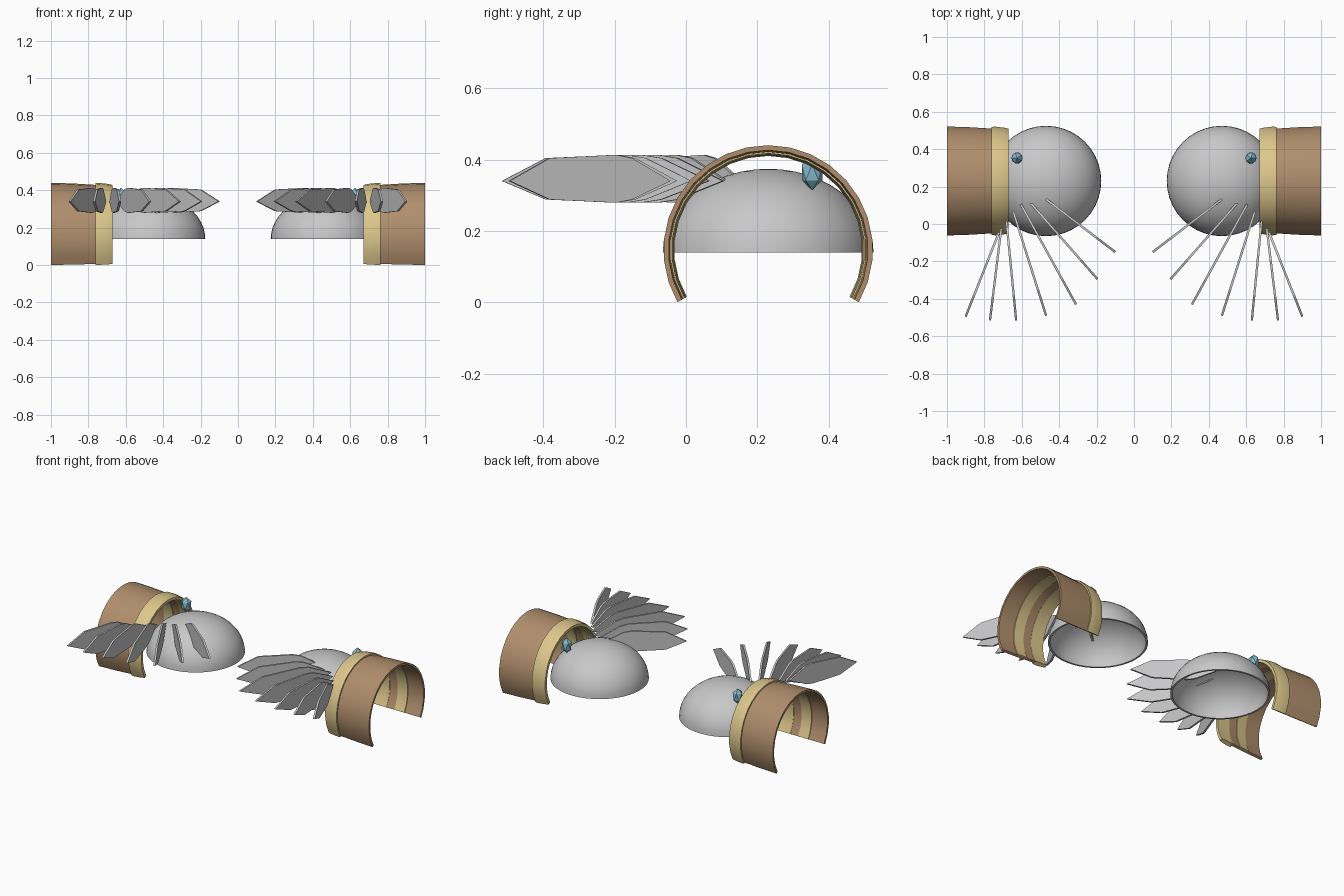
import bpy, bmesh, math
from mathutils import Matrix, Vector

if "Cube" in bpy.data.objects:
    bpy.data.objects.remove(bpy.data.objects["Cube"], do_unlink=True)


def material(name, color):
    m = bpy.data.materials.new(name)
    m.use_nodes = True
    m.diffuse_color = (*color, 1)
    m.node_tree.nodes["Principled BSDF"].inputs["Base Color"].default_value = (*color, 1)
    return m


SILVER = material("silver", (0.58, 0.58, 0.59))
LEATHER = material("brown leather", (0.43, 0.27, 0.15))
GOLD = material("pale gold", (0.72, 0.57, 0.26))
BLUE = material("gem blue", (0.24, 0.50, 0.62))


def finish(bm, name, mat, side, smooth=True):
    """Mirror to the chosen side and turn the mesh into an object."""
    if side < 0:
        bmesh.ops.scale(bm, vec=(-1, 1, 1), verts=bm.verts)
    bmesh.ops.recalc_face_normals(bm, faces=bm.faces)
    mesh = bpy.data.meshes.new(name)
    bm.to_mesh(mesh)
    bm.free()
    mesh.materials.append(mat)
    ob = bpy.data.objects.new(("left_" if side > 0 else "right_") + name, mesh)
    bpy.context.collection.objects.link(ob)
    if smooth:
        bpy.ops.object.select_all(action="DESELECT")
        ob.select_set(True)
        bpy.context.view_layer.objects.active = ob
        bpy.ops.object.shade_smooth_by_angle(angle=math.radians(35))
    return ob


def arc_band(name, profile, mat, side, segments=20):
    """Sweep a closed (x, radius) section through an arc open at the bottom."""
    bm = bmesh.new()
    rings = []
    for i in range(segments + 1):
        a = math.radians(-30 + 240 * i / segments)
        rings.append([bm.verts.new((x, 0.23 + r * math.cos(a), 0.147 + r * math.sin(a)))
                      for x, r in profile])
    n = len(profile)
    for a, b in zip(rings, rings[1:]):
        for j in range(n):
            k = (j + 1) % n
            bm.faces.new((a[j], a[k], b[k], b[j]))
    bm.faces.new(rings[0])
    bm.faces.new(rings[-1])
    finish(bm, name, mat, side)


def dome(side, radius=0.295, height=0.234, wall=0.012, steps=12):
    """Hollow half ellipsoid, spun from an outer and an inner quarter curve."""
    bm = bmesh.new()
    angles = [math.pi / 2 * i / steps for i in range(steps + 1)]
    outer = [(radius * math.sin(a), height * math.cos(a)) for a in angles]
    inner = [((radius - wall) * math.sin(a), (height - wall) * math.cos(a))
             for a in reversed(angles)]
    verts = [bm.verts.new((r, 0, z)) for r, z in outer + inner]
    edges = [bm.edges.new(pair) for pair in zip(verts, verts[1:])]
    bmesh.ops.spin(bm, geom=verts + edges, cent=(0, 0, 0), axis=(0, 0, 1),
                   angle=math.tau, steps=40)
    bmesh.ops.remove_doubles(bm, verts=bm.verts, dist=0.0005)
    bmesh.ops.translate(bm, vec=(0.47, 0.23, 0.14), verts=bm.verts)
    finish(bm, "shoulder_dome", SILVER, side)


# Half outline of a blade: fraction of the length, half height
BLADE = [(0.25, 0.058), (0.66, 0.067), (0.76, 0.058)]


def blade(name, tip, root, side, thick=0.012):
    """Thin upright blade, pointed at both ends."""
    tip, root = Vector((*tip, 0.34)), Vector((*root, 0.34))
    along = root - tip
    normal = Vector((-along.y, along.x, 0)).normalized() * thick / 2
    lift = Vector((0, 0, 0.006))
    up = [tip + along * t + lift + Vector((0, 0, h)) for t, h in BLADE]
    down = [tip + along * t + lift - Vector((0, 0, h)) for t, h in reversed(BLADE)]
    outline = [tip] + up + [root] + down
    bm = bmesh.new()
    face = bm.faces.new([bm.verts.new(p - normal) for p in outline])
    moved = bmesh.ops.extrude_face_region(bm, geom=[face])["geom"]
    bmesh.ops.translate(bm, vec=normal * 2,
                        verts=[v for v in moved if isinstance(v, bmesh.types.BMVert)])
    finish(bm, name, SILVER, side, smooth=False)


def gem(side):
    bm = bmesh.new()
    bmesh.ops.create_icosphere(bm, subdivisions=1, radius=0.034,
                               matrix=Matrix.Diagonal((1, 1, 1.45, 1)))
    bmesh.ops.translate(bm, vec=(0.625, 0.353, 0.364), verts=bm.verts)
    finish(bm, "gem", BLUE, side, smooth=False)


# Blade fan: tip and root of each blade in plan
FAN = [((0.10, -0.15), (0.50, 0.155)), ((0.195, -0.295), (0.555, 0.115)),
       ((0.31, -0.43), (0.605, 0.105)), ((0.47, -0.49), (0.645, 0.065)),
       ((0.63, -0.515), (0.682, 0.015)), ((0.77, -0.515), (0.71, -0.025)),
       ((0.90, -0.495), (0.722, -0.045))]

for side in (1, -1):
    dome(side)
    gem(side)
    # Sleeve, tapering slightly inward
    arc_band("sleeve", [(1.0, 0.293), (0.88, 0.289), (0.75, 0.281),
                        (0.75, 0.267), (0.88, 0.274), (1.0, 0.279)], LEATHER, side)
    # Trim at the inner edge and a second strip lining the sleeve
    arc_band("edge_trim", [(0.762, 0.291), (0.74, 0.292), (0.69, 0.286), (0.672, 0.281),
                           (0.672, 0.263), (0.762, 0.266)], GOLD, side)
    arc_band("lining_strip", [(0.89, 0.277), (0.82, 0.273),
                              (0.82, 0.266), (0.89, 0.270)], GOLD, side)
    for i, (tip, root) in enumerate(FAN):
        blade(f"fan_blade_{i + 1}", tip, root, side)
